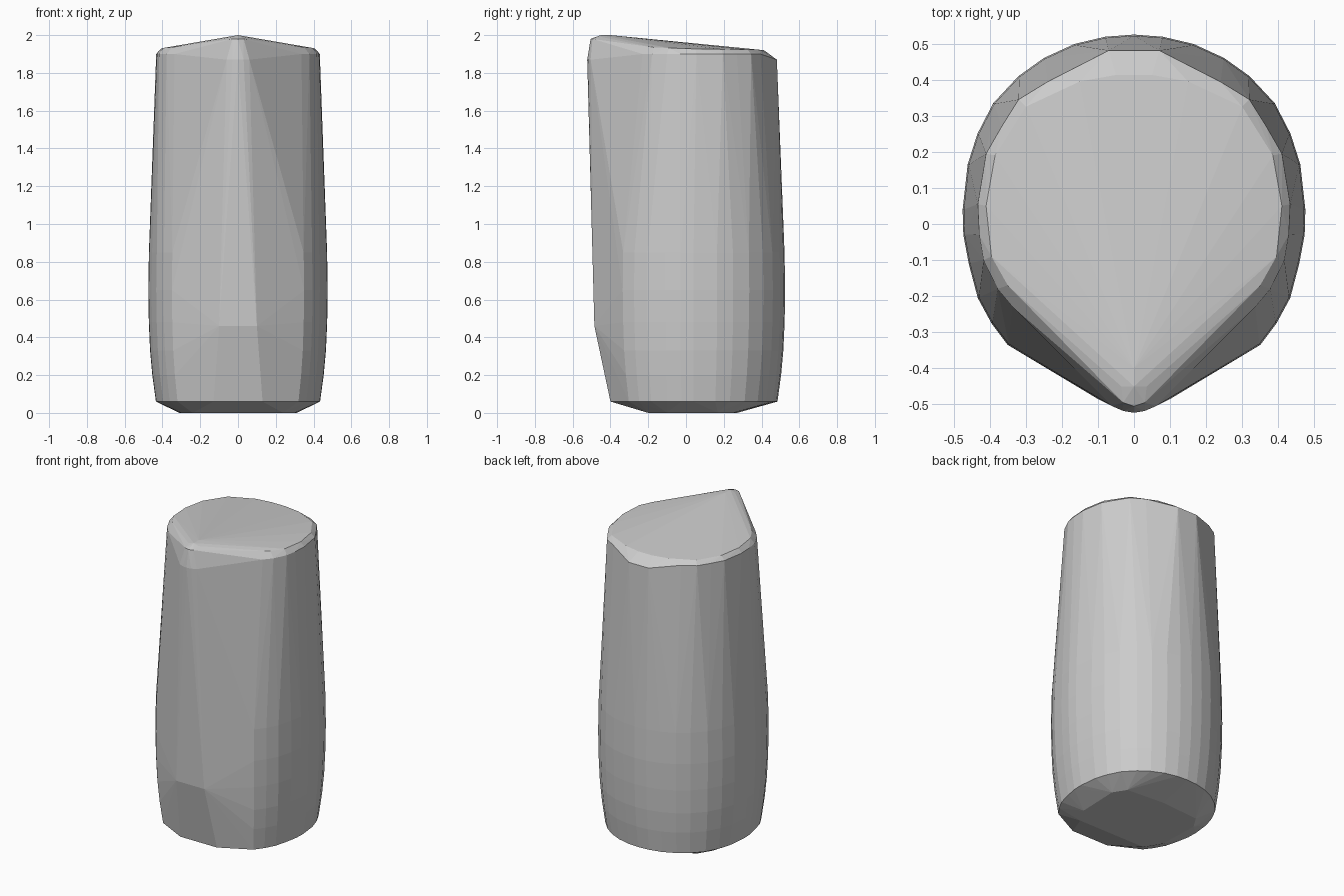
import bpy, bmesh

CY = 0.045  # depth of the body axis

# Half cross-sections (x >= 0), front to back
body = [(0.12, -0.43), (0.35, -0.335), (0.395, -0.275), (0.433, -0.205), (0.458, -0.11),
        (0.473, -0.03), (0.475, 0.04), (0.461, 0.165), (0.434, 0.25), (0.39, 0.335),
        (0.32, 0.41), (0.25, 0.46), (0.165, 0.499), (0.08, 0.519), (0, 0.525)]
rim = [(0.336, -0.23), (0.378, -0.18), (0.417, -0.10), (0.429, -0.03), (0.433, 0.055),
       (0.41, 0.195), (0.367, 0.27), (0.32, 0.345), (0.24, 0.394)]
lid = [(0.35, -0.17, 1.935), (0.395, -0.09, 1.932), (0.41, 0.05, 1.927), (0.385, 0.19, 1.925),
       (0.30, 0.325, 1.923), (0.15, 0.395, 1.922), (0.05, 0.413, 1.92)]
spout = [(0.06, -0.505, 1.87), (0.03, -0.518, 1.87), (0, -0.523, 1.87),
         (0.03, -0.495, 1.98), (0, -0.505, 1.98), (0.035, -0.45, 1.99),
         (0, -0.45, 2.0), (0, -0.40, 2.0)]
front_bulge = [(0.1, -0.485, 0.46), (0.13, -0.40, 0.06)]
foot = [(0.24, -0.2, 0), (0.3, -0.1, 0), (0.31, 0.17, 0), (0.26, 0.25, 0), (0, 0.27, 0)]

points = spout + front_bulge + foot + lid
points += [(x, y, 1.9) for x, y in rim] + [(0.07, 0.481, 1.87)]

# Barrel-shaped body levels: height and scale
for z, s in [(0.06, 0.915), (0.2, 0.955), (0.33, 0.98), (0.48, 0.994), (0.65, 1.0), (0.85, 0.993)]:
    for x, y in body:
        yy = CY + (y - CY) * s
        if z < 0.1:
            yy = max(yy, -0.40)
        points.append((x * s, yy, z))

# Mirror across x and wrap everything in one convex shell
bm = bmesh.new()
for x, y, z in points:
    bm.verts.new((x, y, z))
    if x > 0:
        bm.verts.new((-x, y, z))
hull = bmesh.ops.convex_hull(bm, input=bm.verts[:])
loose = [v for v in bm.verts if not v.link_faces]
bmesh.ops.delete(bm, geom=loose, context='VERTS')
bmesh.ops.recalc_face_normals(bm, faces=bm.faces[:])

mesh = bpy.data.meshes.new("pitcher_shell")
bm.to_mesh(mesh)
bm.free()
shell = bpy.data.objects.new("pitcher_shell", mesh)
bpy.context.collection.objects.link(shell)
